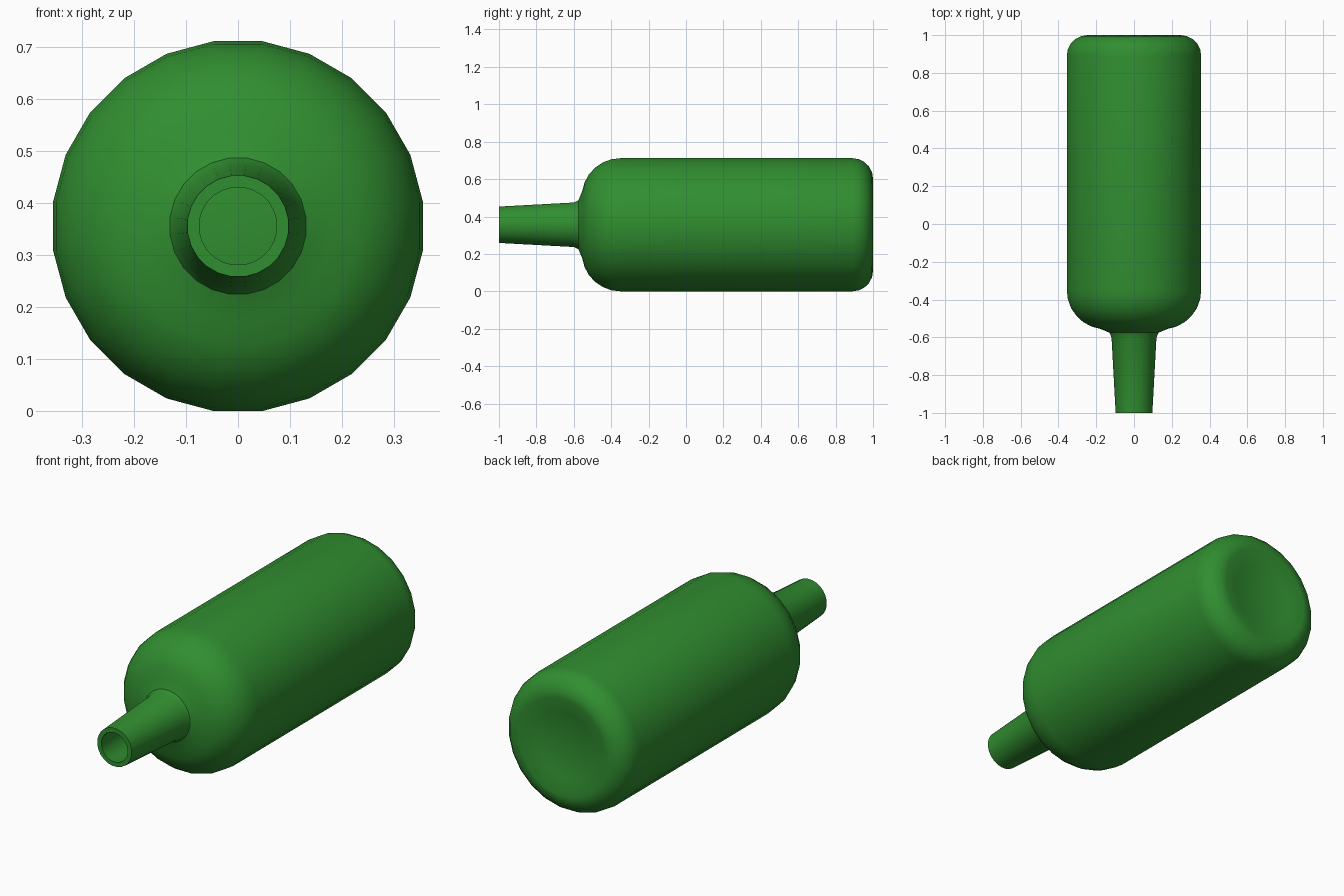
import bpy, bmesh, math

if "Cube" in bpy.data.objects:
    bpy.data.objects.remove(bpy.data.objects["Cube"])

SIDES = 24
CZ = 0.359   # height of the bottle axis


def arc(cy, cr, rad, a0, a1, n):
    """Points (y, r) on an arc; angle 0 points to +y, 90 points outward."""
    pts = []
    for i in range(n + 1):
        a = math.radians(a0 + (a1 - a0) * i / n)
        pts.append((cy + rad * math.cos(a), cr + rad * math.sin(a)))
    return pts


# outer wall: neck, shoulder, body, rounded base with a shallow hollow
outer = [(-1.0, 0.098), (-0.6, 0.12), (-0.575, 0.132)]
outer += arc(-0.35, 0.152, 0.207, 172, 90, 6)
outer += arc(0.89, 0.249, 0.11, 90, 0, 5)
outer += [(0.975, 0.17), (0.97, 0.0)]

# inner wall, from the base centre back to the mouth
inner = [(0.95, 0.0), (0.955, 0.17)]
inner += arc(0.88, 0.239, 0.098, 0, 90, 4)
inner += arc(-0.35, 0.147, 0.19, 90, 170, 5)
inner += [(-0.57, 0.105), (-1.0, 0.075)]


def ring(bm, y, r):
    if r == 0:
        return [bm.verts.new((0, y, CZ))]
    return [bm.verts.new((r * math.cos(2 * math.pi * (i + 0.5) / SIDES), y,
                          CZ + r * math.sin(2 * math.pi * (i + 0.5) / SIDES)))
            for i in range(SIDES)]


def bridge(bm, a, b):
    for i in range(SIDES):
        j = (i + 1) % SIDES
        if len(a) == 1 and len(b) == 1:
            return
        if len(b) == 1:
            bm.faces.new((a[i], a[j], b[0]))
        elif len(a) == 1:
            bm.faces.new((a[0], b[j], b[i]))
        else:
            bm.faces.new((a[i], a[j], b[j], b[i]))


bm = bmesh.new()
rings = [ring(bm, y, r) for y, r in outer + inner]
for a, b in zip(rings, rings[1:]):
    bridge(bm, a, b)
bridge(bm, rings[-1], rings[0])   # mouth rim

# put the lowest flat exactly on the ground
low = min(v.co.z for v in bm.verts)
for v in bm.verts:
    v.co.z -= low
bmesh.ops.recalc_face_normals(bm, faces=bm.faces[:])

mesh = bpy.data.meshes.new("bottle")
bm.to_mesh(mesh)
bm.free()
bottle = bpy.data.objects.new("bottle", mesh)
bpy.context.collection.objects.link(bottle)

# green glass
glass = bpy.data.materials.new("green_glass")
glass.diffuse_color = (0.03, 0.27, 0.03, 1)
glass.use_nodes = True
glass.node_tree.nodes["Principled BSDF"].inputs["Base Color"].default_value = glass.diffuse_color
mesh.materials.append(glass)

bpy.context.view_layer.objects.active = bottle
bottle.select_set(True)
bpy.ops.object.shade_smooth_by_angle(angle=math.radians(40))
